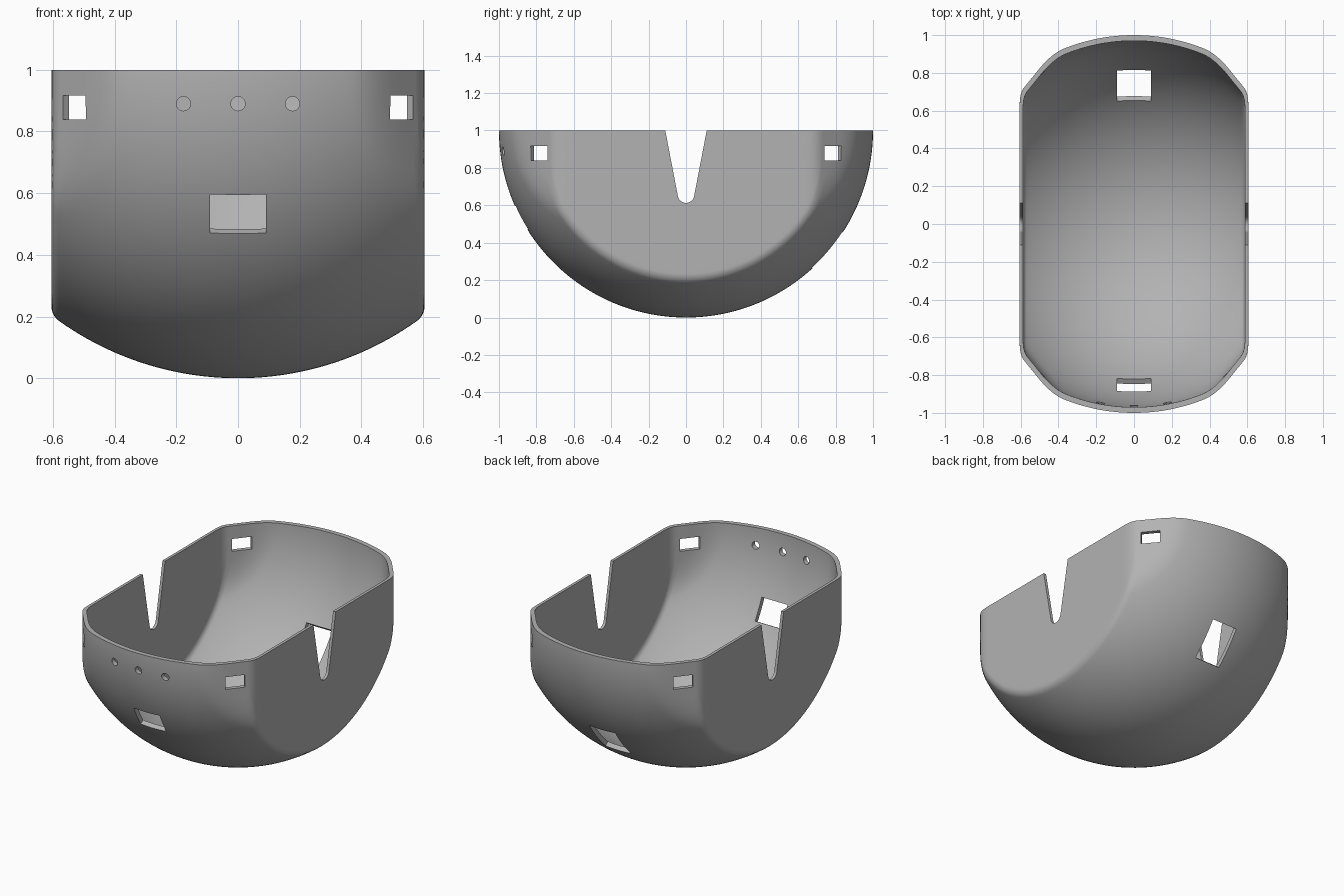
import bpy, bmesh
from math import sin, cos, pi, sqrt, atan2, radians
from mathutils import Vector, Matrix

if "Cube" in bpy.data.objects:
    bpy.data.objects.remove(bpy.data.objects["Cube"])

SEGMENTS = 200
CHAMFER_ANGLE = radians(39)


def material(name, color):
    mat = bpy.data.materials.new(name)
    mat.use_nodes = True
    mat.diffuse_color = color
    mat.node_tree.nodes["Principled BSDF"].inputs["Base Color"].default_value = color
    return mat


def new_object(name, bm):
    bmesh.ops.recalc_face_normals(bm, faces=bm.faces)
    mesh = bpy.data.meshes.new(name)
    bm.to_mesh(mesh)
    bm.free()
    obj = bpy.data.objects.new(name, mesh)
    bpy.context.collection.objects.link(obj)
    return obj


def profile(radius, flat, fillet):
    """Half-section about the x axis: flat side, fillet, sphere arc, mirrored."""
    cx = flat - fillet
    cr = sqrt((radius - fillet) ** 2 - cx ** 2)
    end = atan2(cr, cx)
    pts = [(flat, cr * i / 24) for i in range(24)]
    pts += [(cx + fillet * cos(end * i / 8), cr + fillet * sin(end * i / 8)) for i in range(8)]
    arc = [end + (pi / 2 - end) * i / 24 for i in range(25)]
    pts += [(radius * cos(a), radius * sin(a)) for a in arc]
    return pts + [(-x, r) for x, r in reversed(pts[:-1])]


def chamfered(p, dist, blend=0.04):
    """Pull a point in to the upright corner planes with a soft edge."""
    s = (abs(p.x) * cos(CHAMFER_ANGLE) + abs(p.y) * sin(CHAMFER_ANGLE)) / dist
    h = max(blend - abs(1 - s), 0)
    return p / (max(1, s) + h * h / (4 * blend))


def skin(bm, radius, flat, fillet, dist):
    """Half-turn of the profile below z = 1."""
    pts = profile(radius, flat, fillet)
    rows = []
    for k in range(SEGMENTS + 1):
        t = pi * k / SEGMENTS
        rows.append([bm.verts.new(chamfered(Vector((x, -r * cos(t), -r * sin(t))), dist)
                                  + Vector((0, 0, 1))) for x, r in pts])
    for a, b in zip(rows, rows[1:]):
        for i in range(len(pts) - 1):
            bm.faces.new((a[i], a[i + 1], b[i + 1], b[i]))
    return rows


# Bowl shell: outer and inner skins joined by the flat rim
bm = bmesh.new()
outer = skin(bm, 1.0, 0.605, 0.06, 0.907)
inner = skin(bm, 0.97, 0.587, 0.045, 0.881)
for end in (0, -1):
    a, b = outer[end], inner[end]
    for i in range(len(a) - 1):
        bm.faces.new((a[i], a[i + 1], b[i + 1], b[i]))
bmesh.ops.remove_doubles(bm, verts=bm.verts, dist=1e-5)
shell = new_object("bowl_shell", bm)
shell.data.materials.append(material("grey plastic", (0.45, 0.45, 0.45, 1)))

# Cutters for every opening
cut = bmesh.new()


def box(center, size, rotation):
    mat = Matrix.Translation(center) @ rotation @ Matrix.Diagonal((*size, 1))
    bmesh.ops.create_cube(cut, size=1, matrix=mat)


def window(side, angle, width, height):
    """Rectangular opening square to the sphere, below the rim by an angle."""
    center = Vector((0, side * cos(angle), 1 - sin(angle)))
    box(center, (width, 0.3, height), Matrix.Rotation(-side * angle, 4, 'X'))


window(-1, radians(28), 0.18, 0.142)
window(1, radians(40.2), 0.18, 0.25)

# Slots in the four corner faces
for sx in (-1, 1):
    for sy in (-1, 1):
        turn = Matrix.Rotation(atan2(sy * sin(CHAMFER_ANGLE), sx * cos(CHAMFER_ANGLE)), 4, 'Z')
        box((sx * 0.533, sy * 0.787, 0.878), (0.2, 0.116, 0.078), turn)

# Three round holes in the front
for x in (-0.177, 0, 0.177):
    bmesh.ops.create_cone(cut, cap_ends=True, segments=32, radius1=0.023, radius2=0.023, depth=0.3,
                          matrix=Matrix.Translation((x, -0.97, 0.89)) @ Matrix.Rotation(pi / 2, 4, 'X'))

# Tapered side notches with a round bottom
outline = [(0.13, 1.1), (-0.13, 1.1)]
outline += [(0.044 * cos(a), 0.657 + 0.044 * sin(a))
            for a in (pi + radians(10) + radians(160) * i / 16 for i in range(17))]
face = cut.faces.new([cut.verts.new((-0.8, y, z)) for y, z in outline])
side = bmesh.ops.extrude_face_region(cut, geom=[face])
bmesh.ops.translate(cut, vec=(1.6, 0, 0),
                    verts=[g for g in side["geom"] if isinstance(g, bmesh.types.BMVert)])

cutter = new_object("opening_cutter", cut)
cutter.hide_render = True

# Apply the openings and shade the shell
mod = shell.modifiers.new("openings", 'BOOLEAN')
mod.operation = 'DIFFERENCE'
mod.solver = 'EXACT'
mod.object = cutter
bpy.context.view_layer.objects.active = shell
shell.select_set(True)
bpy.ops.object.modifier_apply(modifier=mod.name)
bpy.data.objects.remove(cutter)
bpy.ops.object.shade_smooth_by_angle(angle=radians(30))
